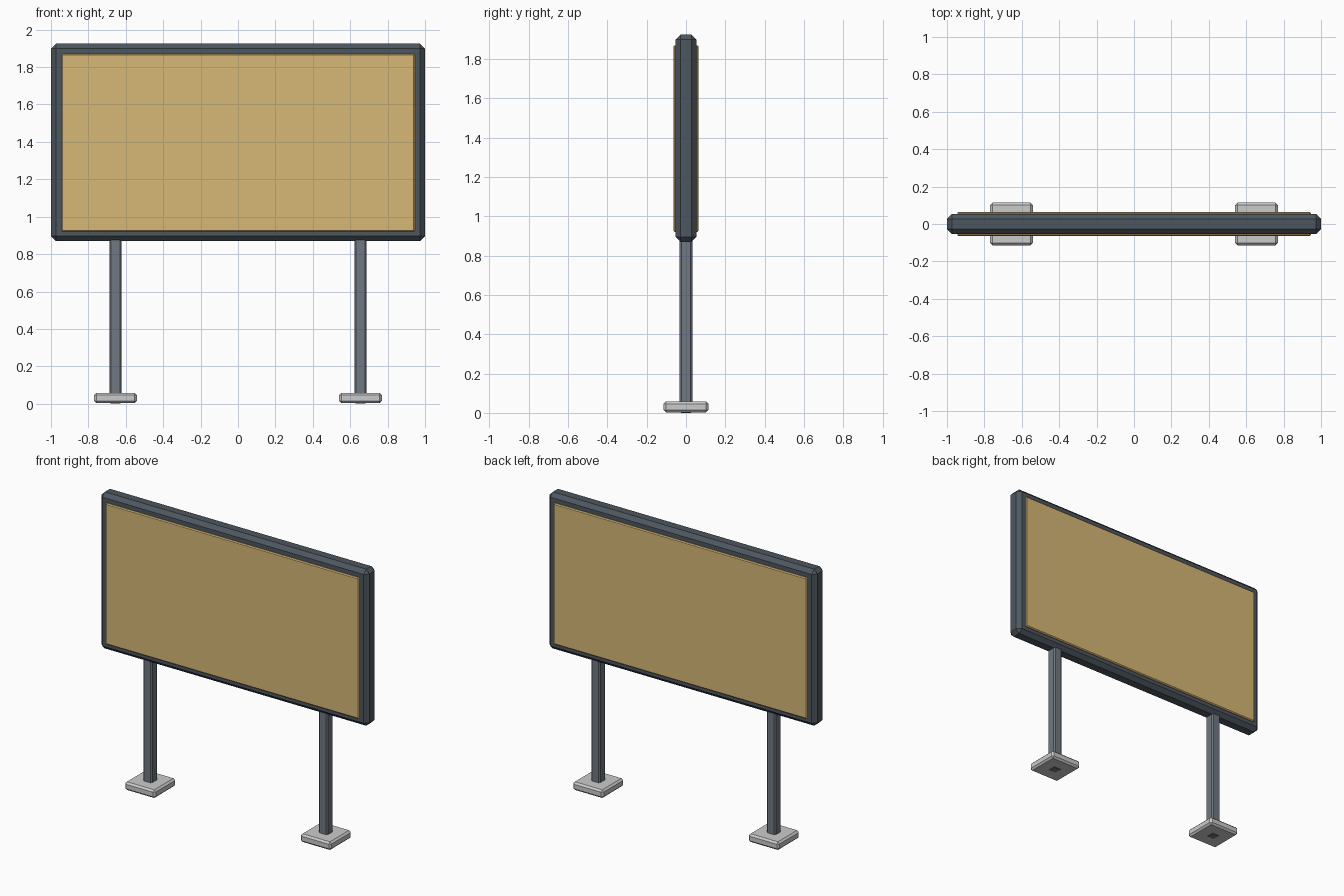
import bpy, bmesh
from mathutils import Vector

if "Cube" in bpy.data.objects:
    bpy.data.objects.remove(bpy.data.objects["Cube"])


def material(name, color):
    mat = bpy.data.materials.new(name)
    mat.diffuse_color = (*color, 1)
    mat.use_nodes = True
    mat.node_tree.nodes["Principled BSDF"].inputs["Base Color"].default_value = mat.diffuse_color
    return mat


def box(name, lo, hi, bevel, mat=None):
    """Flat-shaded chamfered box between two corners."""
    lo, hi = Vector(lo), Vector(hi)
    size, mid = hi - lo, (lo + hi) / 2
    bm = bmesh.new()
    bmesh.ops.create_cube(bm, size=1)
    for v in bm.verts:
        v.co = Vector(a * b for a, b in zip(v.co, size))
    bmesh.ops.bevel(bm, geom=bm.edges[:], offset=bevel, segments=1,
                    profile=0.5, affect='EDGES')
    mesh = bpy.data.meshes.new(name)
    bm.to_mesh(mesh)
    bm.free()
    obj = bpy.data.objects.new(name, mesh)
    obj.location = mid
    bpy.context.collection.objects.link(obj)
    if mat:
        mesh.materials.append(mat)
    return obj


dark = material("dark_steel", (0.075, 0.095, 0.115))
steel = material("post_steel", (0.16, 0.19, 0.22))
tan = material("tan_panel", (0.68, 0.48, 0.18))

# Chamfered board frame
box("board_frame", (-1, -0.053, 0.87), (1, 0.053, 1.925), 0.026, dark)

# Raised display panels on both faces
for name, y0, y1 in (("front_panel", -0.064, -0.04), ("back_panel", 0.04, 0.064)):
    box(name, (-0.945, y0, 0.92), (0.945, y1, 1.87), 0.006, tan)

# Posts and their foot plates
for side, x in (("left", -0.655), ("right", 0.655)):
    box(side + "_post", (x - 0.033, -0.033, 0.0), (x + 0.033, 0.033, 0.92), 0.009, steel)
    box(side + "_foot_plate", (x - 0.114, -0.114, 0.003), (x + 0.114, 0.114, 0.058), 0.012)
